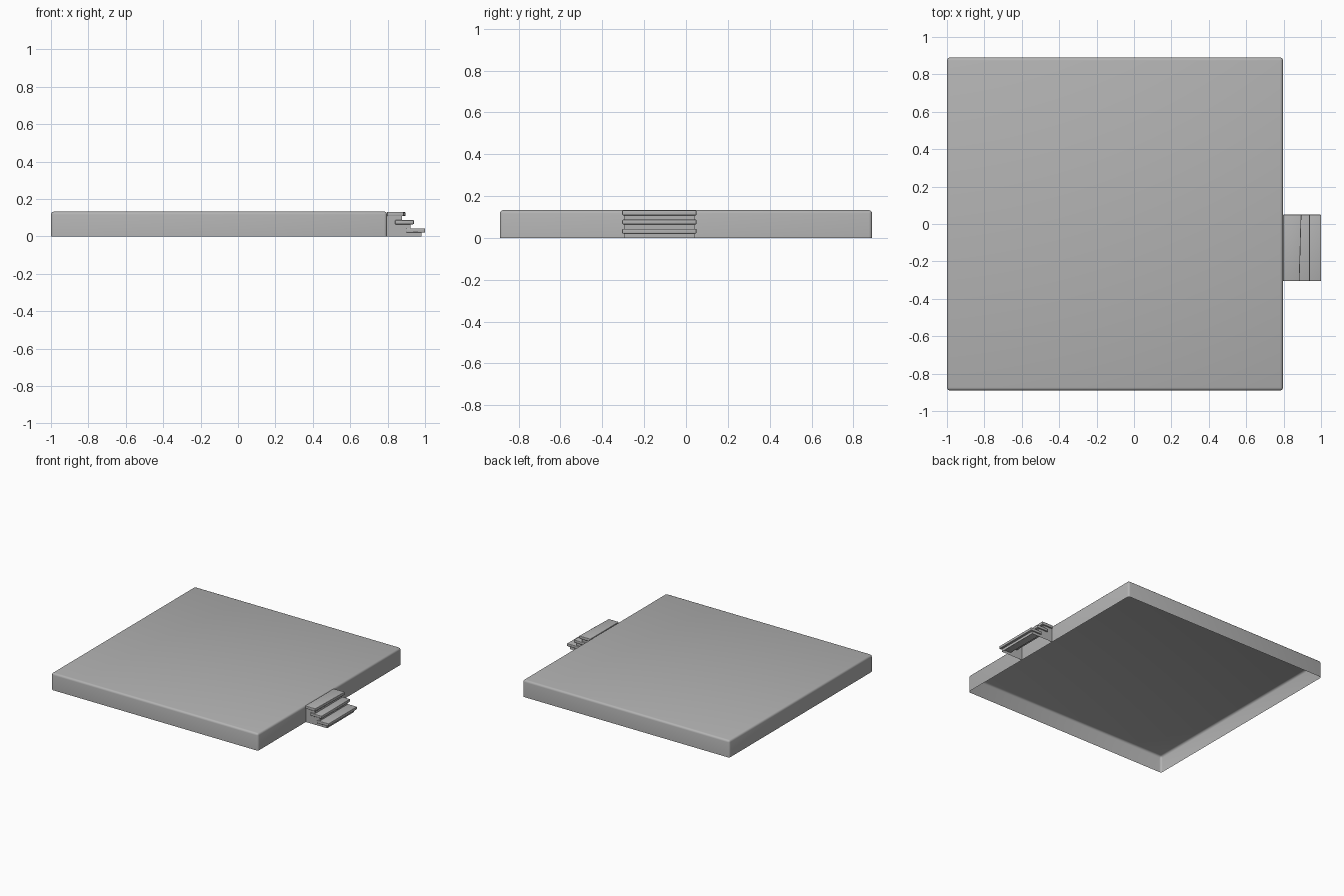
import bpy
import bmesh
import math

default = bpy.data.objects.get("Cube")
if default:
    bpy.data.objects.remove(default, do_unlink=True)

GREY = 0.45
mat = bpy.data.materials.new("plain grey")
mat.use_nodes = True
mat.diffuse_color = (GREY, GREY, GREY, 1)
mat.node_tree.nodes["Principled BSDF"].inputs["Base Color"].default_value = (GREY, GREY, GREY, 1)


def finish(name, bm):
    """Turn a bmesh into a named, smooth shaded object."""
    mesh = bpy.data.meshes.new(name)
    bm.to_mesh(mesh)
    bm.free()
    mesh.materials.append(mat)
    obj = bpy.data.objects.new(name, mesh)
    bpy.context.collection.objects.link(obj)
    bpy.ops.object.select_all(action="DESELECT")
    obj.select_set(True)
    bpy.context.view_layer.objects.active = obj
    bpy.ops.object.shade_smooth_by_angle(angle=math.radians(35))
    return obj


def rounded_box(name, x, y, z, radius, open_bottom=False, skew=0):
    """Box between (min, max) pairs; skew shifts the front corner of the +x edge."""
    bm = bmesh.new()
    bmesh.ops.create_cube(bm, size=1)
    for v in bm.verts:
        front_corner = v.co.x > 0 and v.co.y < 0
        v.co = [a + (b - a) * (c + 0.5) for (a, b), c in zip((x, y, z), v.co)]
        if front_corner:
            v.co.x -= skew
    if open_bottom:
        bottom = [f for f in bm.faces if f.normal.z < -0.9]
        bmesh.ops.delete(bm, geom=bottom, context="FACES_ONLY")
    edges = [e for e in bm.edges if not e.is_boundary]
    bmesh.ops.bevel(bm, geom=edges, offset=radius, segments=3, profile=0.5, affect="EDGES")
    return finish(name, bm)


# Hollow platform, open underneath
rounded_box("platform", (-1, 0.797), (-0.89, 0.89), (0, 0.133), 0.016, open_bottom=True)

# Each step: tread back, tread front, tread bottom, tread top, riser x
STEPS = [
    (0.797, 0.895, 0.108, 0.131, 0.877),
    (0.84, 0.94, 0.065, 0.087, 0.922),
    (0.90, 1.0, 0.021, 0.043, 0.982),
]

# Thin treads that overhang the risers
for i, (back, front, low, high, riser) in enumerate(STEPS):
    rounded_box(f"step_tread_{i + 1}", (back, front), (-0.305, 0.05), (low, high),
                0.004, skew=0.01 if i == 0 else 0)

# Stepped shell under the treads: risers and side panels, open at wall and floor
outline = [(0.797, 0)]
outline.append((0.797, 0.12))
for i, (back, front, low, high, riser) in enumerate(STEPS):
    mid = (low + high) / 2
    foot = (STEPS[i + 1][2] + STEPS[i + 1][3]) / 2 if i < 2 else 0
    outline += [(riser, mid), (riser, foot)]
bm = bmesh.new()
left = [bm.verts.new((x, 0.04, z)) for x, z in outline]
right = [bm.verts.new((x, -0.296, z)) for x, z in outline]
bm.faces.new(left)
bm.faces.new(right[::-1])
for i in range(1, len(outline) - 1):
    bm.faces.new((left[i], right[i], right[i + 1], left[i + 1]))
bmesh.ops.recalc_face_normals(bm, faces=bm.faces)
finish("step_risers", bm)
